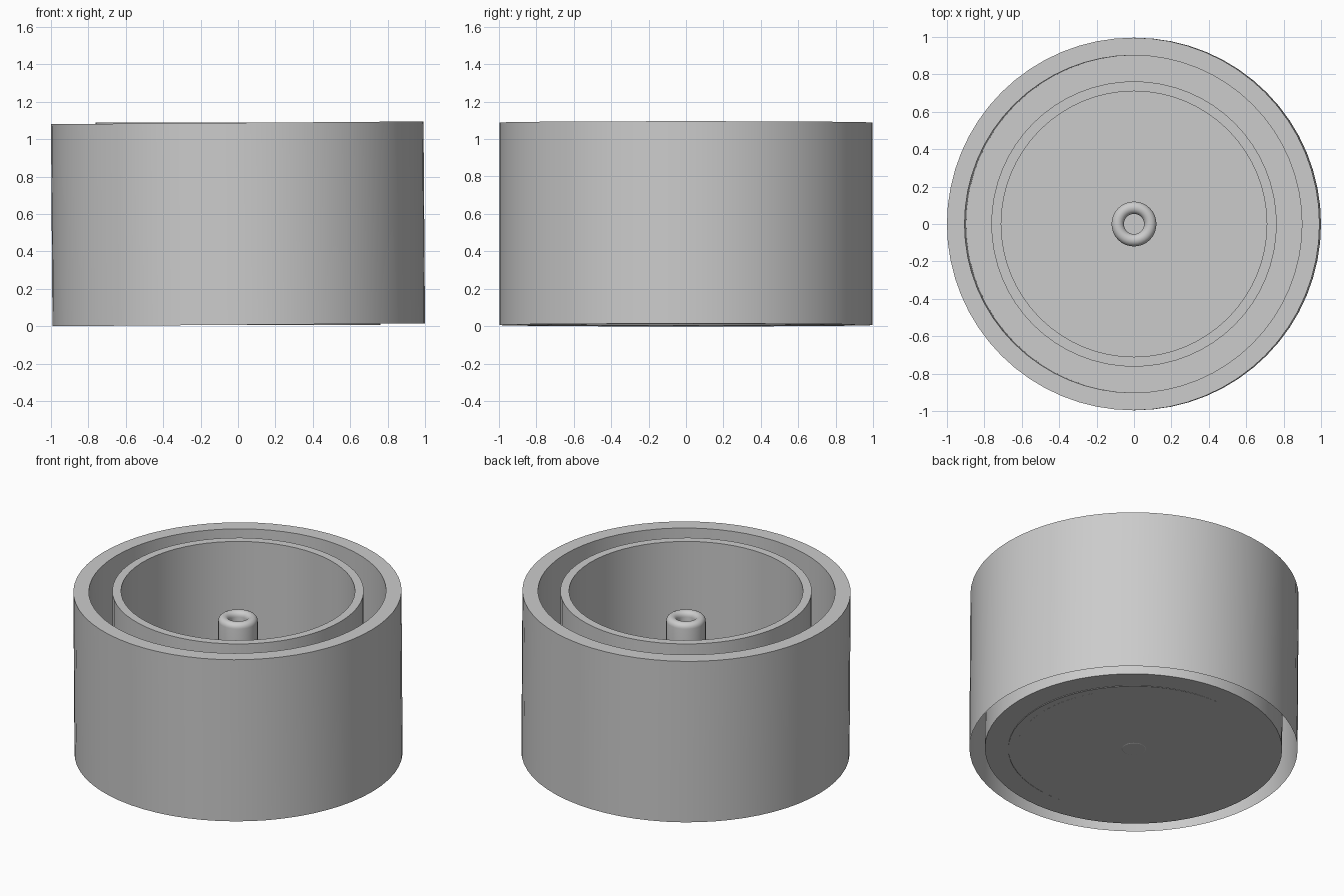
import bpy, math

if "Cube" in bpy.data.objects:
    bpy.data.objects.remove(bpy.data.objects["Cube"])

def lathe(name, profile, segments=64, cap_end=True):
    """Spin an (r, z) profile around z; optionally close the last ring with a flat disc."""
    verts, faces = [], []
    for r, z in profile:
        for i in range(segments):
            a = 2 * math.pi * i / segments
            verts.append((r * math.cos(a), r * math.sin(a), z))
    for k in range(len(profile) - 1):
        for i in range(segments):
            j = (i + 1) % segments
            faces.append((k * segments + i, k * segments + j,
                          (k + 1) * segments + j, (k + 1) * segments + i))
    if cap_end:
        last = (len(profile) - 1) * segments
        faces.append(tuple(last + i for i in range(segments)))
    mesh = bpy.data.meshes.new(name)
    mesh.from_pydata(verts, [], faces)
    obj = bpy.data.objects.new(name, mesh)
    bpy.context.collection.objects.link(obj)
    bpy.ops.object.select_all(action='DESELECT')
    obj.select_set(True)
    bpy.context.view_layer.objects.active = obj
    bpy.ops.object.shade_smooth_by_angle(angle=math.radians(35))
    return obj

# Outer cup: hollow wall open underneath, floor disc at the base, slightly tilted
TILT = 0.0075
outer = lathe("outer_cup", [(0.996, 0), (0.996, 1.08), (0.902, 1.08), (0.902, 0.0)])
outer.rotation_euler = (0, -TILT, 0)
outer.location = (0.004, 0, 0.0075)

# Inner cup: upright, flush with the outer rim
lathe("inner_cup", [(0.763, 0.007), (0.763, 1.09), (0.71, 1.09), (0.71, 0.012)])

# Centre post: tube with a rounded lip and a narrow bore
R, t, zc = 0.087, 0.033, 0.89
lip = [(R + t * math.cos(a), zc + t * math.sin(a))
       for a in (math.pi * k / 10 for k in range(11))]
lathe("centre_post", [(0.07, 0.006), (0.105, 0.02), (0.12, 0.05)] + lip + [(0.054, 0.02)],
      segments=32)
